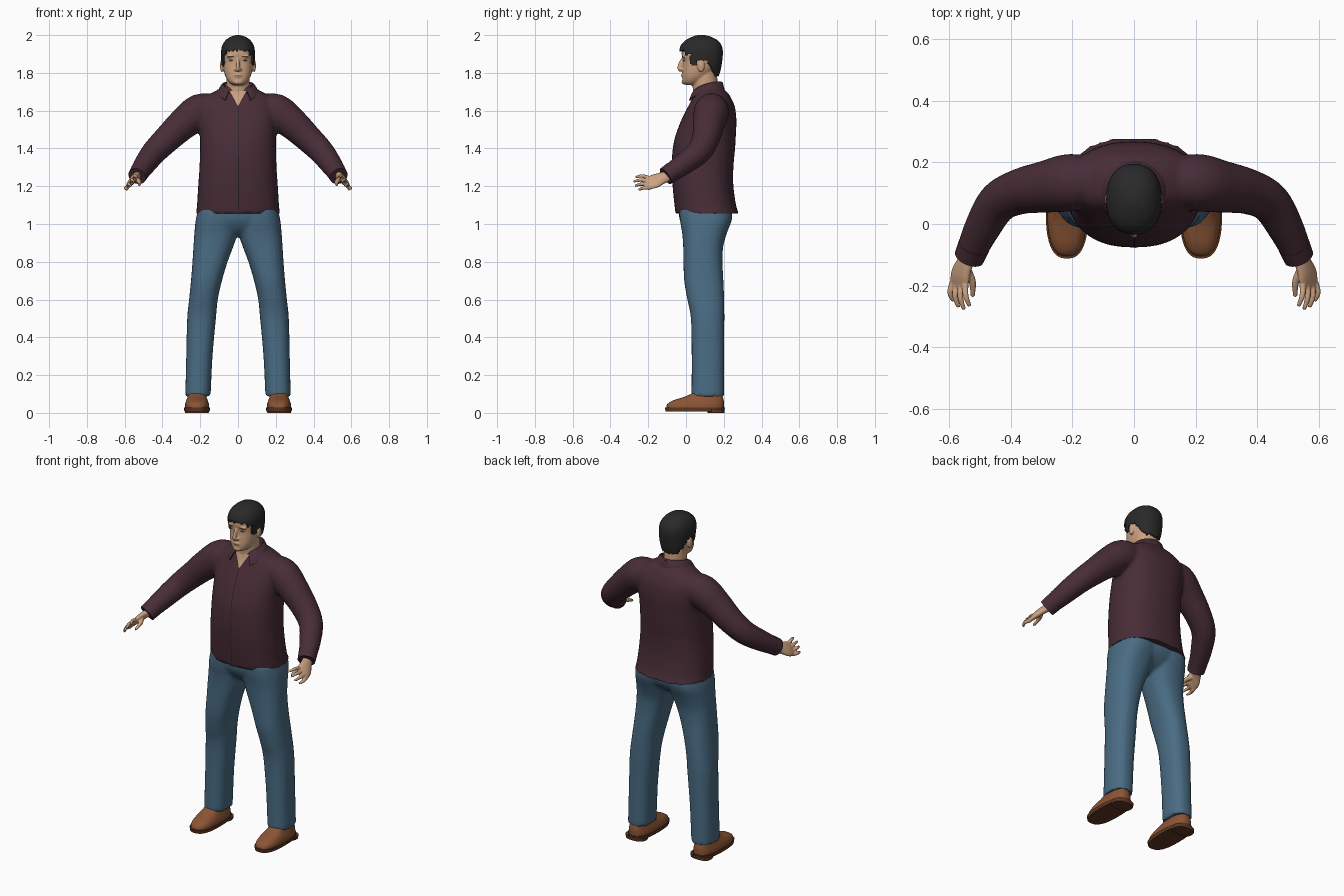
import bpy, bmesh, math
from mathutils import Vector, Matrix

if "Cube" in bpy.data.objects:
    bpy.data.objects.remove(bpy.data.objects["Cube"])

COLORS = {
    "shirt": (0.065, 0.026, 0.038), "shirt seam": (0.02, 0.009, 0.013),
    "denim": (0.068, 0.15, 0.23), "skin": (0.6, 0.36, 0.22),
    "hair": (0.022, 0.022, 0.022), "leather": (0.26, 0.09, 0.035),
    "sole": (0.11, 0.04, 0.018), "eye": (0.07, 0.035, 0.02), "lip": (0.32, 0.15, 0.09),
}
MATS = {}
for key, col in COLORS.items():
    MATS[key] = bpy.data.materials.new(key)
    MATS[key].diffuse_color = (*col, 1)


def spline(rows, sub):
    """Catmull-Rom interpolation of rows of numbers."""
    out = []
    for i in range(len(rows) - 1):
        a, b, c, d = (rows[min(max(i + k, 0), len(rows) - 1)] for k in (-1, 0, 1, 2))
        for s in range(sub):
            t = s / sub
            out.append([0.5 * (2*q + (r-p)*t + (2*p-5*q+4*r-w)*t*t + (3*q-p-3*r+w)*t**3)
                        for p, q, r, w in zip(a, b, c, d)])
    return out + [list(rows[-1])]


def skin_rings(bm, rings):
    vs = [[bm.verts.new(p) for p in ring] for ring in rings]
    n = len(vs[0])
    for a, b in zip(vs, vs[1:]):
        for i in range(n):
            bm.faces.new((a[i], a[(i+1) % n], b[(i+1) % n], b[i]))
    bm.faces.new(vs[0][::-1])
    bm.faces.new(vs[-1])


def stack(bm, rows, p=2.3, n=40, sub=4):
    """Horizontal superellipse sections: (z, x0, x1, y0, y1)."""
    def pw(v):
        return math.copysign(abs(v) ** (2 / p), v)
    rings = []
    for z, x0, x1, y0, y1 in spline(rows, sub):
        rings.append([((x0+x1)/2 + (x1-x0)/2*pw(math.cos(2*math.pi*i/n)),
                       (y0+y1)/2 + (y1-y0)/2*pw(math.sin(2*math.pi*i/n)), z) for i in range(n)])
    skin_rings(bm, rings)


def sym(rows):
    return [(z, -w, w, y0, y1) for z, y0, y1, w in rows]


def tube(bm, rows, side=(0, 0, 1), n=20, sub=4):
    """Elliptic tube along a path: (x, y, z, radius along side, radius across)."""
    rows = spline(rows, sub)
    pts = [Vector(r[:3]) for r in rows]
    rings = []
    for i, r in enumerate(rows):
        t = (pts[min(i+1, len(pts)-1)] - pts[max(i-1, 0)]).normalized()
        a = Vector(side)
        a = (a - t * a.dot(t)).normalized()
        b = t.cross(a)
        rings.append([pts[i] + a*r[3]*math.cos(2*math.pi*k/n) + b*r[4]*math.sin(2*math.pi*k/n)
                      for k in range(n)])
    skin_rings(bm, rings)


def ball(bm, c, s):
    bmesh.ops.create_uvsphere(bm, u_segments=20, v_segments=12, radius=1,
                              matrix=Matrix.Translation(c) @ Matrix.Diagonal((*s, 1)))


def mirror(bm):
    faces = list(bm.faces)
    for f in faces:
        for v in f.verts:
            v.tag = False
    twin = {v: bm.verts.new((-v.co.x, v.co.y, v.co.z)) for v in list(bm.verts)}
    for f in faces:
        bm.faces.new([twin[v] for v in reversed(f.verts)])


def finish(name, bm, mat, voxel=0, smooth=3, thick=0):
    bmesh.ops.recalc_face_normals(bm, faces=bm.faces)
    me = bpy.data.meshes.new(name)
    bm.to_mesh(me)
    bm.free()
    ob = bpy.data.objects.new(name, me)
    bpy.context.collection.objects.link(ob)
    if voxel:
        m = ob.modifiers.new("blend", 'REMESH')
        m.mode, m.voxel_size = 'VOXEL', voxel
        m = ob.modifiers.new("soften", 'SMOOTH')
        m.factor, m.iterations = 0.5, smooth
    if thick:
        m = ob.modifiers.new("thickness", 'SOLIDIFY')
        m.thickness, m.offset = thick, -1
    dg = bpy.context.evaluated_depsgraph_get()
    ob.data = bpy.data.meshes.new_from_object(ob.evaluated_get(dg))
    ob.modifiers.clear()
    ob.data.name = name
    ob.data.materials.clear()
    ob.data.materials.append(MATS[mat])
    bpy.ops.object.select_all(action='DESELECT')
    ob.select_set(True)
    bpy.context.view_layer.objects.active = ob
    bpy.ops.object.shade_smooth_by_angle(angle=math.radians(45))
    bpy.context.view_layer.update()
    return ob


def patch(name, target, rows, mat, lift=0.003, cols=8, sub=5):
    """Thin painted plate laid on the front of target; rows are (z, x0, x1)."""
    bm = bmesh.new()
    grid = []
    for z, x0, x1 in spline(rows, sub):
        line = []
        for c in range(cols + 1):
            x = x0 + (x1 - x0) * c / cols
            ok, loc, _, _ = target.ray_cast(Vector((x, -1, z)), Vector((0, 1, 0)))
            line.append(bm.verts.new((x, loc.y - lift, z)) if ok else None)
        grid.append(line)
    for a, b in zip(grid, grid[1:]):
        for i in range(cols):
            quad = (a[i], a[i+1], b[i+1], b[i])
            if all(quad):
                bm.faces.new(quad)
    ob = finish(name, bm, mat)
    if ob.data.polygons and sum(f.normal.y for f in ob.data.polygons) > 0:
        ob.data.flip_normals()


# shirt: both sleeves blended into the torso
bm = bmesh.new()
tube(bm, [(x, y, z, r, r) for x, y, z, r in (
    (.10, .14, 1.615, .07), (.2, .135, 1.597, .093), (.29, .12, 1.53, .084), (.37, .105, 1.455, .074),
    (.44, .07, 1.385, .067), (.49, -.01, 1.32, .059), (.525, -.085, 1.268, .05), (.533, -.105, 1.255, .047))], n=28)
mirror(bm)
stack(bm, sym([(1.055, -.055, .282, .224), (1.09, -.06, .267, .218), (1.2, -.071, .251, .211),
               (1.3, -.076, .251, .204), (1.4, -.07, .26, .201), (1.47, -.055, .264, .201),
               (1.55, -.025, .267, .206), (1.62, .01, .259, .208), (1.66, .03, .242, .19),
               (1.69, .04, .225, .145), (1.715, .045, .2, .1), (1.735, .06, .18, .07)]), p=2.35)
shirt = finish("shirt", bm, "shirt", voxel=.011)

# sleeve cuffs
bm = bmesh.new()
tube(bm, [(.518, -.07, 1.279, .052, .052), (.534, -.108, 1.253, .049, .049)], n=28, sub=1)
mirror(bm)
finish("cuffs", bm, "shirt")

# folded collar, open at the front
bm = bmesh.new()
prev = None
for i in range(41):
    t = -2.5 + 5 * i / 40
    f = (abs(t) / 2.5) ** 3
    s, c = math.sin(t), math.cos(t)
    cur = [bm.verts.new(p) for p in ((.068*s, .105 + .07*c, 1.72 - .04*f), (.078*s, .105 + .08*c, 1.755 - .05*f),
                                    (.088*s, .104 + .09*c, 1.75 - .055*f), (.113*s, .1 + .105*c, 1.71 - .055*f))]
    if prev:
        for k in range(3):
            bm.faces.new((prev[k], prev[k+1], cur[k+1], cur[k]))
    prev = cur
finish("collar", bm, "shirt", thick=.006)

# open neckline and button placket
patch("neckline", shirt, [(1.628, -.003, .003), (1.665, -.022, .022), (1.705, -.045, .045)], "skin", .004)
patch("placket", shirt, [(1.075, .001, .004), (1.35, .001, .004), (1.627, -.001, .003)], "shirt seam", .002, 1, 12)

# jeans: two legs blended into the hips
bm = bmesh.new()
stack(bm, [(.088, .145, .279, .029, .202), (.3, .135, .274, .03, .202), (.5, .117, .269, .026, .203),
           (.6, .107, .259, .007, .202), (.7, .085, .249, -.01, .198), (.8, .055, .241, -.013, .193),
           (.88, .025, .236, -.015, .197), (.95, .002, .231, -.02, .216), (1.02, -.01, .224, -.032, .242),
           (1.08, -.01, .21, -.035, .245)], p=2.4)
mirror(bm)
stack(bm, sym([(.935, .04, .14, .03), (.965, .0, .195, .15), (1.02, -.033, .24, .2), (1.09, -.04, .245, .205)]))
finish("jeans", bm, "denim", voxel=.011)

# shoes, soles and heels
bm = bmesh.new()
stack(bm, [(.022, .153, .281, -.105, .2), (.045, .154, .28, -.1, .201), (.065, .16, .274, -.07, .2),
           (.085, .167, .267, -.01, .195), (.105, .17, .265, .035, .192), (.12, .172, .262, .05, .19)], p=2.6)
mirror(bm)
finish("shoes", bm, "leather")
for nm, rows in (("soles", [(.008, .15, .284, -.108, .203), (.028, .148, .286, -.112, .206)]),
                 ("heels", [(0, .155, .28, .115, .203), (.02, .152, .283, .11, .205)])):
    bm = bmesh.new()
    stack(bm, rows, p=2.6, sub=1)
    mirror(bm)
    finish(nm, bm, "sole")

# hands: palm, four fingers and thumb
bm = bmesh.new()
S = Vector((.62, 0, -.78))
tube(bm, [(.53, -.085, 1.256, .03, .023), (.547, -.125, 1.244, .035, .02),
          (.562, -.165, 1.227, .044, .017), (.567, -.2, 1.215, .042, .012)], side=S)
for off, ln in ((-.033, .076), (-.011, .087), (.011, .08), (.032, .06)):
    b = Vector((.567, -.19, 1.216)) + S * off
    m = b + Vector((.004, -ln * .55, .006)) + S * off * .25
    e = b + Vector((-.008, -ln, -.002)) + S * off * .3
    tube(bm, [(*b, .011, .011), (*m, .0095, .0095), (*e, .0065, .0065)], n=12)
tube(bm, [(.548, -.135, 1.24, .016, .014), (.524, -.185, 1.226, .012, .012), (.523, -.235, 1.206, .007, .007)], n=12)
mirror(bm)
finish("hands", bm, "skin", voxel=.004, smooth=2)

# head with ears, brow, nose, lips, chin and neck
bm = bmesh.new()
ball(bm, (.086, .08, 1.838), (.009, .019, .034))
ball(bm, (.033, -.008, 1.887), (.028, .012, .009))
ball(bm, (.011, -.021, 1.818), (.009, .01, .008))
mirror(bm)
stack(bm, sym([(1.735, .0, .05, .025), (1.75, -.016, .08, .047), (1.78, -.02, .12, .066),
               (1.82, -.018, .155, .077), (1.86, -.016, .17, .081), (1.9, -.023, .178, .082),
               (1.94, -.015, .175, .077), (1.97, .015, .15, .056), (1.985, .05, .11, .025)]))
stack(bm, sym([(1.66, .04, .17, .068), (1.72, .036, .168, .063), (1.78, .03, .165, .062), (1.82, .04, .16, .06)]), p=2)
tube(bm, [(0, -.012, 1.878, .008, .009), (0, -.029, 1.847, .009, .012), (0, -.033, 1.823, .012, .012),
          (0, -.024, 1.811, .01, .009)], side=(1, 0, 0))
ball(bm, (0, -.017, 1.787), (.023, .009, .011))
ball(bm, (0, -.009, 1.752), (.026, .014, .014))
head = finish("head", bm, "skin", voxel=.0045, smooth=2)

# painted eyes, brows and mouth
for s, nm in ((1, "left"), (-1, "right")):
    patch(nm + "_eye", head, [(1.86, s*.035, s*.041), (1.865, s*.025, s*.05), (1.87, s*.032, s*.044)], "eye", .002)
    patch(nm + "_brow", head, [(1.884, s*.02, s*.054), (1.89, s*.022, s*.054)], "eye", .002)
patch("mouth", head, [(1.784, -.019, .019), (1.789, -.019, .019)], "lip", .002)


# short hair: a cap trimmed along the hairline
def hairline(x, y):
    jag = .004 * math.sin(x * 260) + .003 * math.sin(y * 310)
    for limit, z in ((-.005, 1.917), (.022, 1.895), (.055, 1.84), (.108, 1.868)):
        if y < limit:
            return z + jag
    return max(1.785, 1.868 - (y - .108) * 1.6) + jag


bm = bmesh.new()
stack(bm, sym([(1.77, -.01, .168, .074), (1.8, -.02, .179, .08), (1.84, -.026, .188, .087), (1.9, -.035, .195, .09),
               (1.94, -.03, .19, .085), (1.97, -.006, .17, .068), (1.99, .03, .135, .042), (2.0, .06, .1, .012)]),
      n=72, sub=7)
drop = [f for f in bm.faces if (c := f.calc_center_median()).z < hairline(c.x, c.y)]
bmesh.ops.delete(bm, geom=drop, context='FACES')
finish("hair", bm, "hair", thick=.012)

for m in bpy.data.materials:
    if m.users and not m.is_grease_pencil:
        m.use_nodes = True
        m.node_tree.nodes["Principled BSDF"].inputs["Base Color"].default_value = m.diffuse_color
